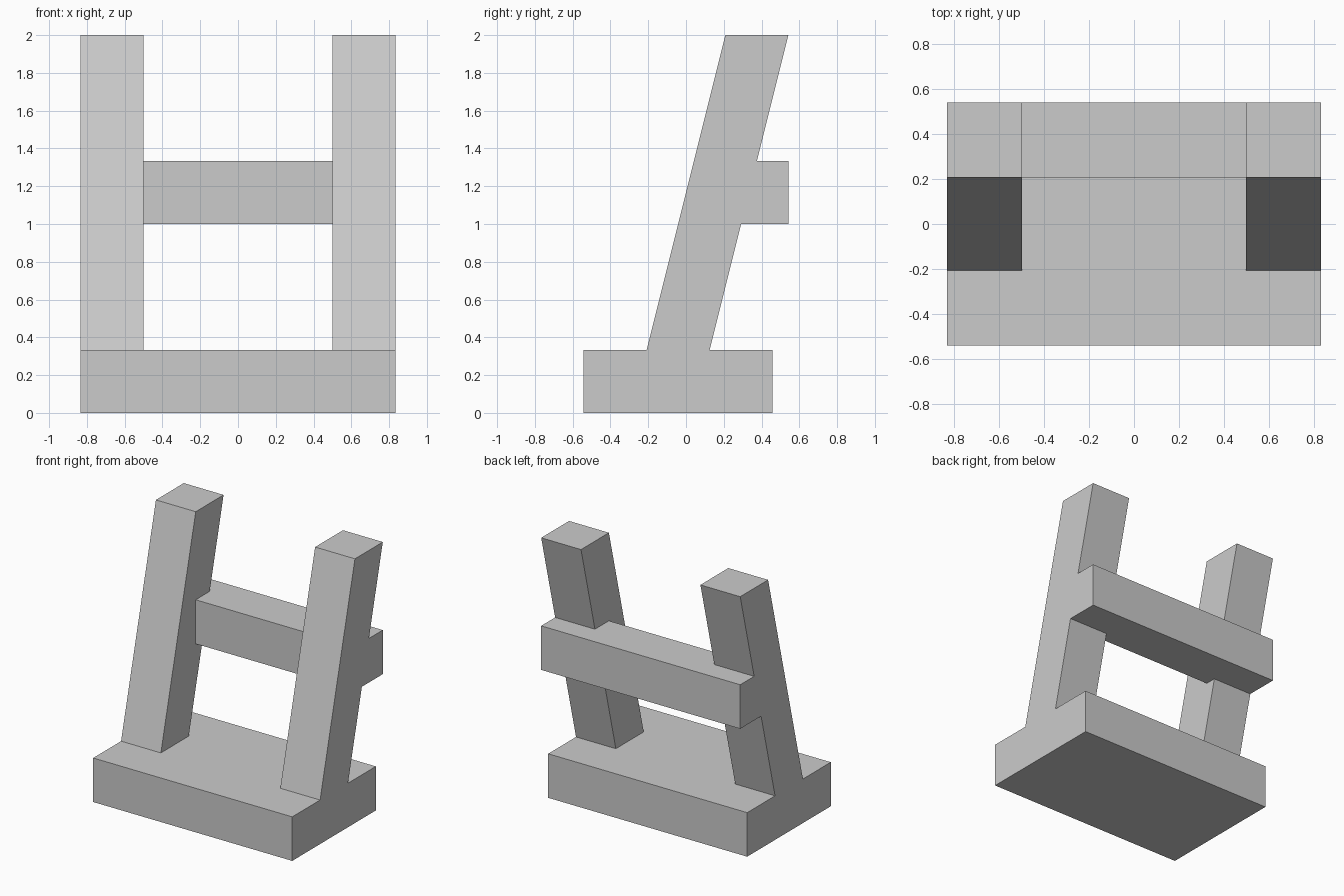
import bpy, bmesh

if "Cube" in bpy.data.objects:
    bpy.data.objects.remove(bpy.data.objects["Cube"])

T = 1 / 6  # design unit; overall height is 12 T


def prism(name, profile, x0, x1):
    """Extrude a closed (y, z) profile from x0 to x1."""
    bm = bmesh.new()
    face = bm.faces.new([bm.verts.new((x0, y, z)) for y, z in profile])
    ext = bmesh.ops.extrude_face_region(bm, geom=[face])
    verts = [v for v in ext["geom"] if isinstance(v, bmesh.types.BMVert)]
    bmesh.ops.translate(bm, verts=verts, vec=(x1 - x0, 0, 0))
    bmesh.ops.recalc_face_normals(bm, faces=bm.faces)
    mesh = bpy.data.meshes.new(name)
    bm.to_mesh(mesh)
    bm.free()
    obj = bpy.data.objects.new(name, mesh)
    bpy.context.collection.objects.link(obj)
    return obj


def rect(y0, y1, z0, z1):
    return [(y0, z0), (y1, z0), (y1, z1), (y0, z1)]


# Flat base slab
base = prism("leaning_frame", rect(-3.25 * T, 2.75 * T, 0, 2 * T), -5 * T, 5 * T)

# Two back-leaning posts
lean = [(-1.25 * T, 2 * T), (0.75 * T, 2 * T), (3.25 * T, 12 * T), (1.25 * T, 12 * T)]
parts = [prism("left_post", lean, -5 * T, -3 * T),
         prism("right_post", lean, 3 * T, 5 * T)]

# Cross rail let into the backs of the posts
parts.append(prism("cross_rail", rect(1.25 * T, 3.25 * T, 6 * T, 8 * T), -5 * T, 5 * T))

# Fuse everything into one clean solid
bpy.context.view_layer.objects.active = base
for part in parts:
    mod = base.modifiers.new("join_" + part.name, 'BOOLEAN')
    mod.operation = 'UNION'
    mod.solver = 'EXACT'
    mod.object = part
    bpy.ops.object.modifier_apply(modifier=mod.name)
    bpy.data.objects.remove(part)
